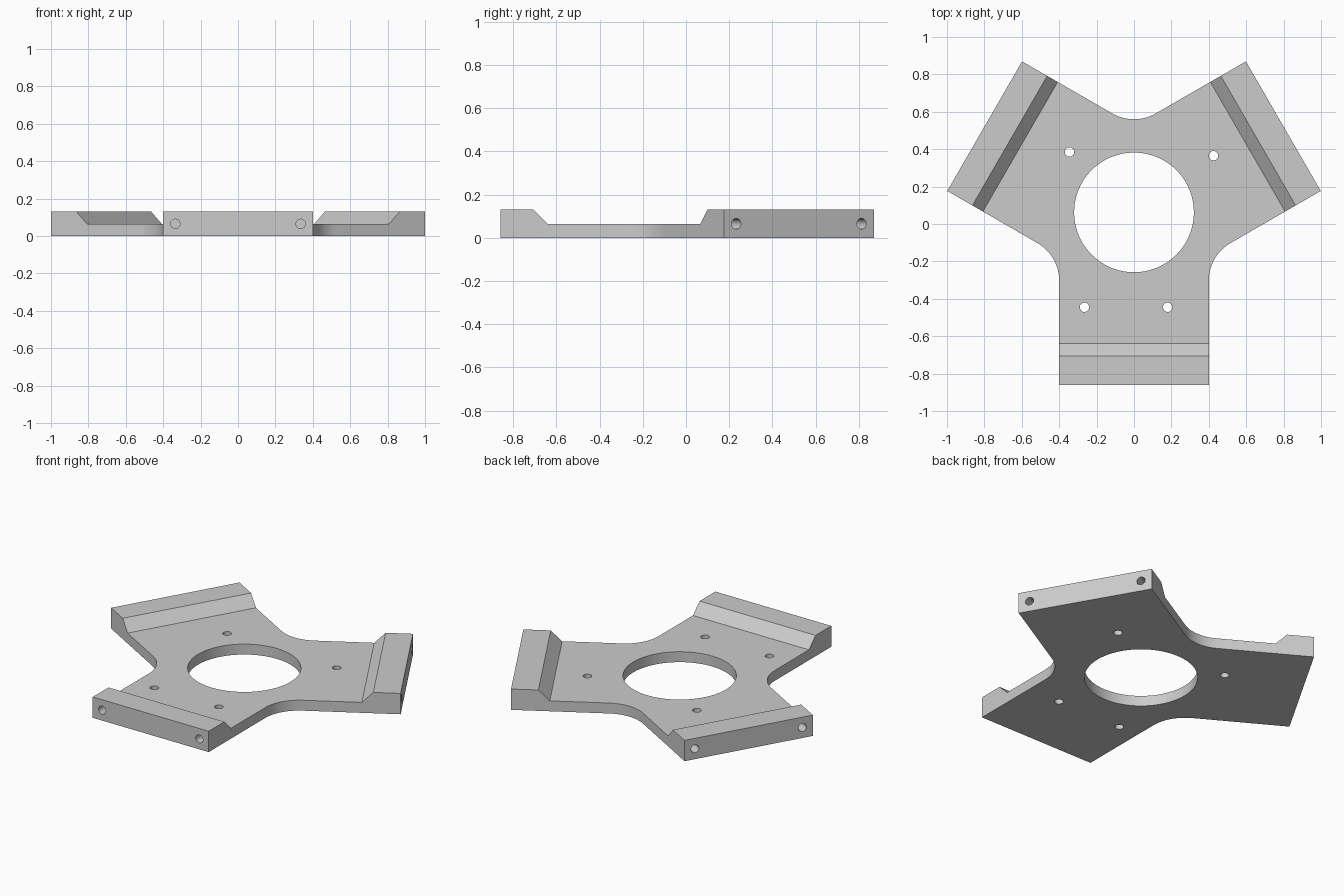
import bpy
import bmesh
from math import radians, sin, cos, pi, sqrt
from mathutils import Vector, Matrix

if "Cube" in bpy.data.objects:
    bpy.data.objects.remove(bpy.data.objects["Cube"])

CENTRE = Vector((0, 0.062, 0))
REACH, HALF_W, FILLET = 0.922, 0.4, 0.233
HEIGHT, FLOOR = 0.13, 0.065
ARMS = [radians(a) for a in (-90, 30, 150)]

grey = bpy.data.materials.new("plain grey")
grey.use_nodes = True
grey.diffuse_color = (0.6, 0.6, 0.6, 1)
grey.node_tree.nodes["Principled BSDF"].inputs["Base Color"].default_value = grey.diffuse_color


def loft(name, low, high):
    """Solid between two matching loops of points."""
    bm = bmesh.new()
    a = [bm.verts.new(p) for p in low]
    b = [bm.verts.new(p) for p in high]
    bm.faces.new(a[::-1])
    bm.faces.new(b)
    for i in range(len(a)):
        j = (i + 1) % len(a)
        bm.faces.new((a[i], a[j], b[j], b[i]))
    bmesh.ops.recalc_face_normals(bm, faces=bm.faces)
    mesh = bpy.data.meshes.new(name)
    bm.to_mesh(mesh)
    bm.free()
    mesh.materials.append(grey)
    obj = bpy.data.objects.new(name, mesh)
    bpy.context.collection.objects.link(obj)
    return obj


def ring(radius, count, z, start=0.0):
    return [Vector((radius * cos(start + 2 * pi * i / count),
                    radius * sin(start + 2 * pi * i / count), z)) for i in range(count)]


def cylinder(name, radius, count, z0, z1, matrix):
    return loft(name, [matrix @ p for p in ring(radius, count, z0)],
                [matrix @ p for p in ring(radius, count, z1)])


def cut(body, cutter):
    cutter.hide_render = True
    mod = body.modifiers.new("cut", "BOOLEAN")
    mod.operation = "DIFFERENCE"
    mod.solver = "EXACT"
    mod.object = cutter
    bpy.context.view_layer.objects.active = body
    bpy.ops.object.modifier_apply(modifier=mod.name)
    bpy.data.objects.remove(cutter)


# Three-armed outline with rounded inner corners
outline = []
arc_centre = HALF_W / cos(pi / 6) + FILLET / sin(pi / 3)
for angle in ARMS:
    along = Vector((cos(angle), sin(angle), 0))
    side = Vector((-sin(angle), cos(angle), 0))
    outline += [CENTRE + along * REACH + side * s * HALF_W for s in (-1, 1)]
    notch = angle + pi / 3
    hub = CENTRE + Vector((cos(notch), sin(notch), 0)) * arc_centre
    steps = 16
    for i in range(steps + 1):
        t = notch + pi + pi / 6 - (pi / 3) * i / steps
        outline.append(hub + Vector((cos(t), sin(t), 0)) * FILLET)

body = loft("mounting_plate", outline, [p + Vector((0, 0, HEIGHT)) for p in outline])

# Recess with sloped walls, leaving a raised rail on each arm end
inner, rise = 0.702, 0.1
recess = [[CENTRE + p for p in ring(2 * r, 3, z, pi / 2)]
          for r, z in ((inner, FLOOR), (inner + rise, FLOOR + rise))]
cut(body, loft("recess_cutter", *recess))

# Central opening
cut(body, cylinder("opening_cutter", 0.32, 96, -0.1, 0.3, Matrix.Translation(CENTRE)))

# Small through holes
for x, y in ((-0.345, 0.385), (0.425, 0.365), (-0.265, -0.445), (0.18, -0.445)):
    cut(body, cylinder("hole_cutter", 0.025, 24, -0.1, 0.3, Matrix.Translation((x, y, 0))))

# Blind holes in the arm ends
for angle in ARMS:
    for s in (-1, 1):
        frame = (Matrix.Translation(CENTRE) @ Matrix.Rotation(angle, 4, "Z")
                 @ Matrix.Translation((0, s * 0.335, FLOOR)) @ Matrix.Rotation(pi / 2, 4, "Y"))
        cut(body, cylinder("end_hole_cutter", 0.025, 24, REACH - 0.13, REACH + 0.1, frame))

# Smooth the curved walls, keep edges sharp
bpy.ops.object.select_all(action="DESELECT")
body.select_set(True)
bpy.context.view_layer.objects.active = body
bpy.ops.object.shade_smooth_by_angle(angle=radians(25))
